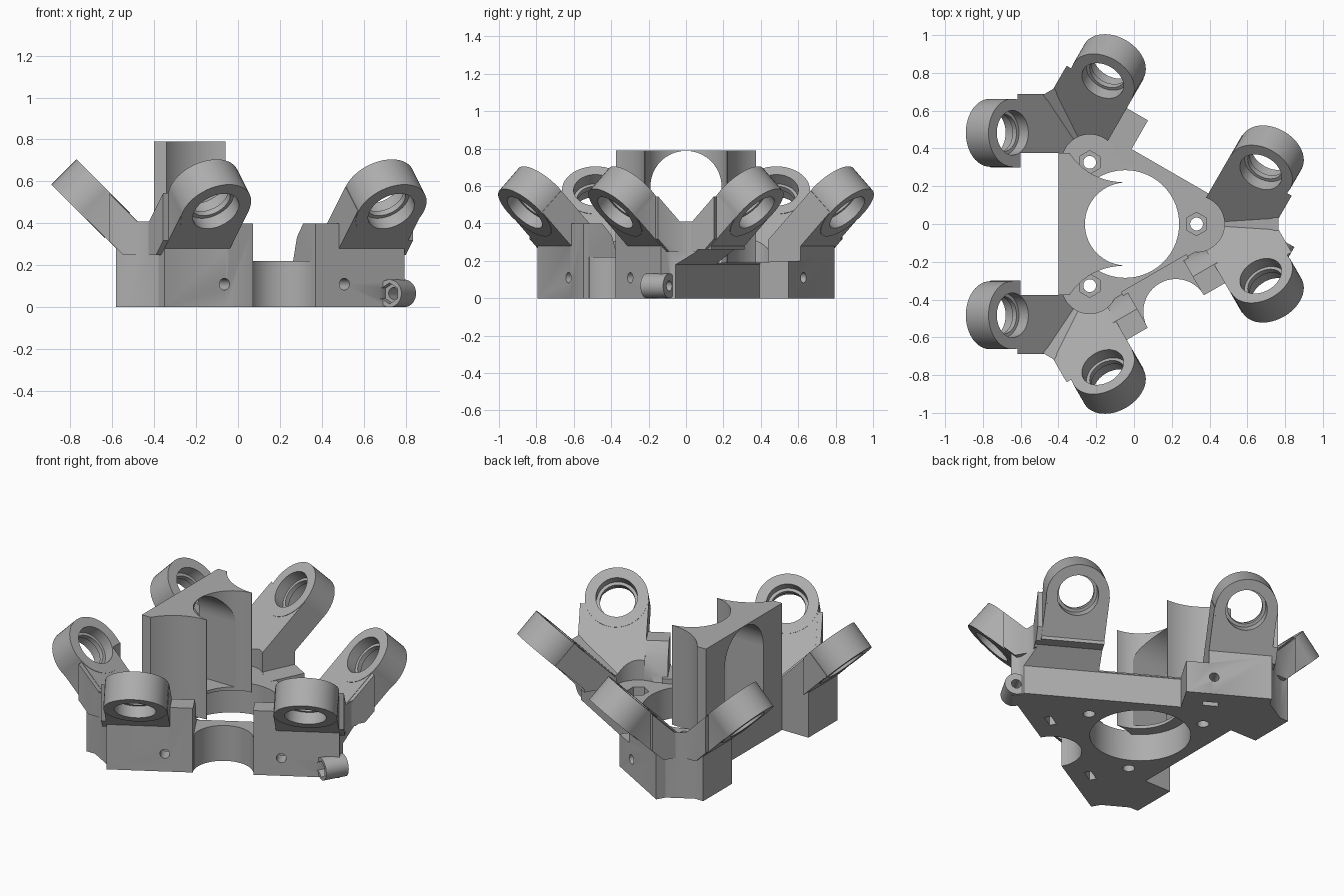
import bpy, bmesh
from math import radians, cos, sin
from mathutils import Matrix, Vector

if "Cube" in bpy.data.objects:
    bpy.data.objects.remove(bpy.data.objects["Cube"])

grey = bpy.data.materials.new("plain_grey")
grey.use_nodes = True
COLOUR = (0.42, 0.42, 0.42, 1)
grey.diffuse_color = COLOUR
grey.node_tree.nodes["Principled BSDF"].inputs["Base Color"].default_value = COLOUR

CENTRE = Vector((-0.046, 0, 0))
SIDES = (60, 180, 300)
RING_MID = Vector((0.657, 0, 0.518))   # outward, sideways, up
AXIS = Vector((-1, 0, 1)).normalized()


def frame(angle):
    """Local frame: x outward from the centre, y sideways, z up."""
    return Matrix.Translation(CENTRE) @ Matrix.Rotation(radians(angle), 4, 'Z')


def finish(name, bm):
    bmesh.ops.recalc_face_normals(bm, faces=bm.faces)
    mesh = bpy.data.meshes.new(name)
    bm.to_mesh(mesh)
    bm.free()
    mesh.materials.append(grey)
    ob = bpy.data.objects.new(name, mesh)
    bpy.context.collection.objects.link(ob)
    return ob


def extrude(name, points, step, matrix):
    bm = bmesh.new()
    face = bm.faces.new([bm.verts.new(p) for p in points])
    new = bmesh.ops.extrude_face_region(bm, geom=[face])["geom"]
    moved = [v for v in new if isinstance(v, bmesh.types.BMVert)]
    bmesh.ops.translate(bm, verts=moved, vec=step)
    bm.transform(matrix)
    return finish(name, bm)


def prism(name, profile, v0, v1, angle):
    """Side profile of (outward, up) points, extruded sideways."""
    return extrude(name, [(u, v0, z) for u, z in profile], (0, v1 - v0, 0), frame(angle))


def box(name, x, y, z, matrix=Matrix()):
    pts = [(x[0], y[0], z[0]), (x[1], y[0], z[0]), (x[1], y[1], z[0]), (x[0], y[1], z[0])]
    return extrude(name, pts, (0, 0, z[1] - z[0]), matrix)


def rod(name, start, end, radius, matrix=Matrix(), sides=48):
    start, end = Vector(start), Vector(end)
    axis = end - start
    bm = bmesh.new()
    place = Matrix.Translation((start + end) / 2) @ axis.to_track_quat('Z', 'Y').to_matrix().to_4x4()
    bmesh.ops.create_cone(bm, cap_ends=True, segments=sides, radius1=radius,
                          radius2=radius, depth=axis.length, matrix=matrix @ place)
    return finish(name, bm)


def combine(target, tools, operation):
    """Apply a boolean for each tool, then discard the tool."""
    for tool in tools:
        mod = target.modifiers.new("bool", 'BOOLEAN')
        mod.operation, mod.solver, mod.object = operation, 'EXACT', tool
        deps = bpy.context.evaluated_depsgraph_get()
        mesh = bpy.data.meshes.new_from_object(target.evaluated_get(deps))
        target.modifiers.clear()
        target.data = mesh
        bpy.data.objects.remove(tool)


# Triangular base plate
corners = [(0.72 * cos(radians(a)), 0.72 * sin(radians(a)), 0) for a in (0, 120, 240)]
body = extrude("joint_platform", corners, (0, 0, 0.19), Matrix.Translation(CENTRE))

# Slanted arms, shoulders, corner pads and bearing rings
ARM = [(0.2, 0), (0.535, 0), (0.535, 0.28), (0.715, 0.46), (0.597, 0.575), (0.2, 0.178)]
SHOULDER = [(0.42, 0.25), (0.502, 0.25), (0.57, 0.318), (0.57, 0.545), (0.42, 0.395)]
TIP = [(0.45, 0), (0.81, 0), (0.81, 0.41), (0.45, 0.21)]
LOW_PAD = [(0.3, 0), (0.535, 0), (0.535, 0.2), (0.3, 0.19)]
TALL_PAD = [(0.31, 0), (0.535, 0), (0.535, 0.4), (0.42, 0.4), (0.36, 0.335), (0.31, 0.18)]
parts, rings, bores = [], [], []
for angle in SIDES:
    f = frame(angle)
    parts.append(prism("corner_tip", TIP, -0.14, 0.14, angle + 60))
    for s in (-1, 1):
        parts.append(prism("arm", ARM, s * 0.3, s * 0.66, angle))
        parts.append(prism("shoulder", SHOULDER, s * 0.6, s * 0.688, angle))
        mid = RING_MID + Vector((0, s * 0.483, 0))
        rings.append(rod("ring", mid - AXIS * 0.085, mid + AXIS * 0.085, 0.18, f))
        bores.append(rod("bore", mid - AXIS * 0.15, mid + AXIS * 0.15, 0.1, f))
        for side in (-1, 1):
            bores.append(rod("bearing_seat", mid + AXIS * side * 0.015,
                             mid + AXIS * side * 0.16, 0.118, f))
parts.append(prism("low_pad", LOW_PAD, 0.17, 0.32, 60))
parts.append(box("front_bridge", (0.3, 0.5), (-0.2, 0.2), (0, 0.22), frame(300)))
for s in (-1, 1):
    parts.append(prism("tall_pad", TALL_PAD, s * 0.17, s * 0.32, 300))
combine(body, parts + rings, 'UNION')

# Clearance cuts on each side
cuts = [box("side_gap", (0.354, 0.554), (-0.375, 0.375), (-0.1, 0.7), frame(180)),
        rod("front_scoop", (0.535, 0, -0.1), (0.535, 0, 0.7), 0.172, frame(300)),
        prism("hinge_gap", [(0.357, -0.1), (0.9, -0.1), (0.9, 0.26), (0.47, 0.26), (0.357, 0.18)],
              -0.95, 0.17, 60)]

# Nut pockets, bolt holes and square nut traps
for angle in SIDES:
    c = frame(angle + 60)
    cuts += [rod("nut_recess", (0.377, 0, 0.19), (0.377, 0, 0.7), 0.148, c),
             rod("nut_pocket", (0.377, 0, 0.11), (0.377, 0, 0.3), 0.062, c, 6),
             rod("screw_hole", (0.377, 0, -0.1), (0.377, 0, 0.3), 0.034, c, 24)]
for angle, s in ((60, 1), (300, 1), (300, -1)):
    f = frame(angle)
    v = s * 0.33
    cuts += [rod("bolt_hole", (0.37, v, 0.11), (0.6, v, 0.11), 0.028, f, 24),
             box("nut_trap", (0.4, 0.44), (v - 0.045, v + 0.045), (-0.1, 0.15), f)]
# Centre opening through the plate
cuts.append(rod("centre_hole", (-0.046, 0, -0.1), (-0.046, 0, 0.5), 0.285, sides=72))
combine(body, cuts + bores, 'DIFFERENCE')

# Upright yoke with hollow sides and an arched passage down to the plate
yoke = box("yoke", (-0.4, -0.06), (-0.375, 0.375), (0.17, 0.79))
hollows = [rod("hollow", (-0.06, s * 0.555, 0), (-0.06, s * 0.555, 1), 0.333, sides=64)
           for s in (-1, 1)]
hollows += [rod("inner_round", (-0.04, 0, 0), (-0.04, 0, 1), 0.22, sides=64),
            rod("arch_top", (-0.6, 0, 0.598), (0.2, 0, 0.598), 0.19, sides=64),
            box("arch_sides", (-0.6, 0.2), (-0.19, 0.19), (0.19, 0.598))]
combine(yoke, hollows, 'DIFFERENCE')
combine(body, [yoke], 'UNION')

# Small hinge barrel at the right corner
along = Vector((0.5, 0.866, 0))
mid = Vector((0.757, -0.15, 0.066))
barrel = rod("hinge_barrel", mid - along * 0.07, mid + along * 0.07, 0.066)
combine(body, [barrel], 'UNION')
combine(body, [rod("pin_hole", mid - along * 0.2, mid + along * 0.2, 0.028, sides=24),
               rod("pin_nut", mid - along * 0.2, mid - along * 0.03, 0.05, sides=6)], 'DIFFERENCE')

body.data.materials.clear()
body.data.materials.append(grey)
for face in body.data.polygons:
    face.material_index = 0
bpy.ops.object.select_all(action='DESELECT')
body.select_set(True)
bpy.context.view_layer.objects.active = body
bpy.ops.object.shade_smooth_by_angle(angle=radians(30))
